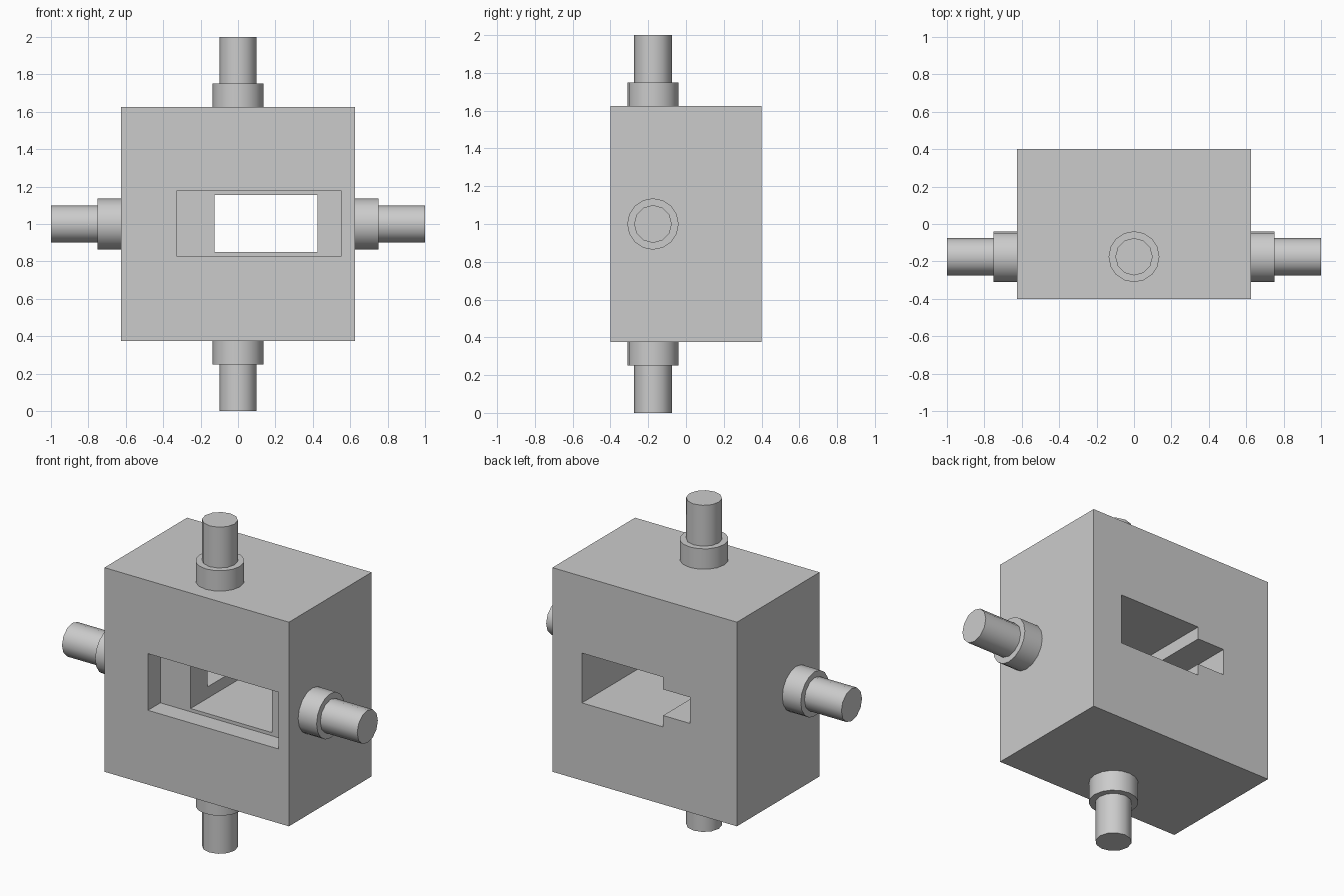
import bpy
from math import pi, radians
from mathutils import Vector, Matrix

if "Cube" in bpy.data.objects:
    bpy.data.objects.remove(bpy.data.objects["Cube"], do_unlink=True)

grey = bpy.data.materials.new("plain_grey")
grey.use_nodes = True
colour = (0.6, 0.6, 0.6, 1)
grey.diffuse_color = colour
grey.node_tree.nodes["Principled BSDF"].inputs["Base Color"].default_value = colour


def box(name, low, high):
    """Axis-aligned box between two corners."""
    low, high = Vector(low), Vector(high)
    bpy.ops.mesh.primitive_cube_add(size=1)
    ob = bpy.context.object
    ob.name = name
    ob.data.transform(Matrix.Translation((low + high) / 2) @ Matrix.Diagonal(high - low).to_4x4())
    ob.data.materials.append(grey)
    return ob


def rod(name, direction, radius, start, end, sides):
    """Cylinder along a direction, measured outwards from the pin centre."""
    centre = Vector((0, -0.175, 1))
    bpy.ops.mesh.primitive_cylinder_add(vertices=sides, radius=radius, depth=end - start)
    ob = bpy.context.object
    ob.name = name
    turn = Vector((0, 0, 1)).rotation_difference(direction).to_matrix().to_4x4()
    ob.data.transform(Matrix.Translation(centre + direction * (start + end) / 2) @ turn)
    ob.data.materials.append(grey)
    bpy.ops.object.shade_smooth_by_angle(angle=radians(35))


# Block with a front recess, a through window and a side slot open to the back
block = box("block", (-0.625, -0.4, 0.375), (0.625, 0.4, 1.625))
cutters = [
    box("recess_cutter", (-0.33, -0.5, 0.83), (0.553, -0.28, 1.177)),
    box("window_cutter", (-0.125, -0.45, 0.85), (0.425, 0.5, 1.155)),
    box("slot_cutter", (-0.307, -0.117, 0.92), (0.1, 0.6, 1.08)),
]
for cutter in cutters:
    mod = block.modifiers.new(cutter.name, "BOOLEAN")
    mod.operation = "DIFFERENCE"
    mod.solver = "EXACT"
    mod.object = cutter
bpy.context.view_layer.objects.active = block
for mod in list(block.modifiers):
    bpy.ops.object.modifier_apply(modifier=mod.name)
for cutter in cutters:
    bpy.data.objects.remove(cutter, do_unlink=True)

# Four pins, each with a collar against the block
sides = {"left": (1, 0, 0), "right": (-1, 0, 0), "top": (0, 0, 1), "bottom": (0, 0, -1)}
for side, axis in sides.items():
    rod(side + "_collar", Vector(axis), 0.136, 0.62, 0.75, 16)
    rod(side + "_pin", Vector(axis), 0.1, 0.74, 1.0, 12)
